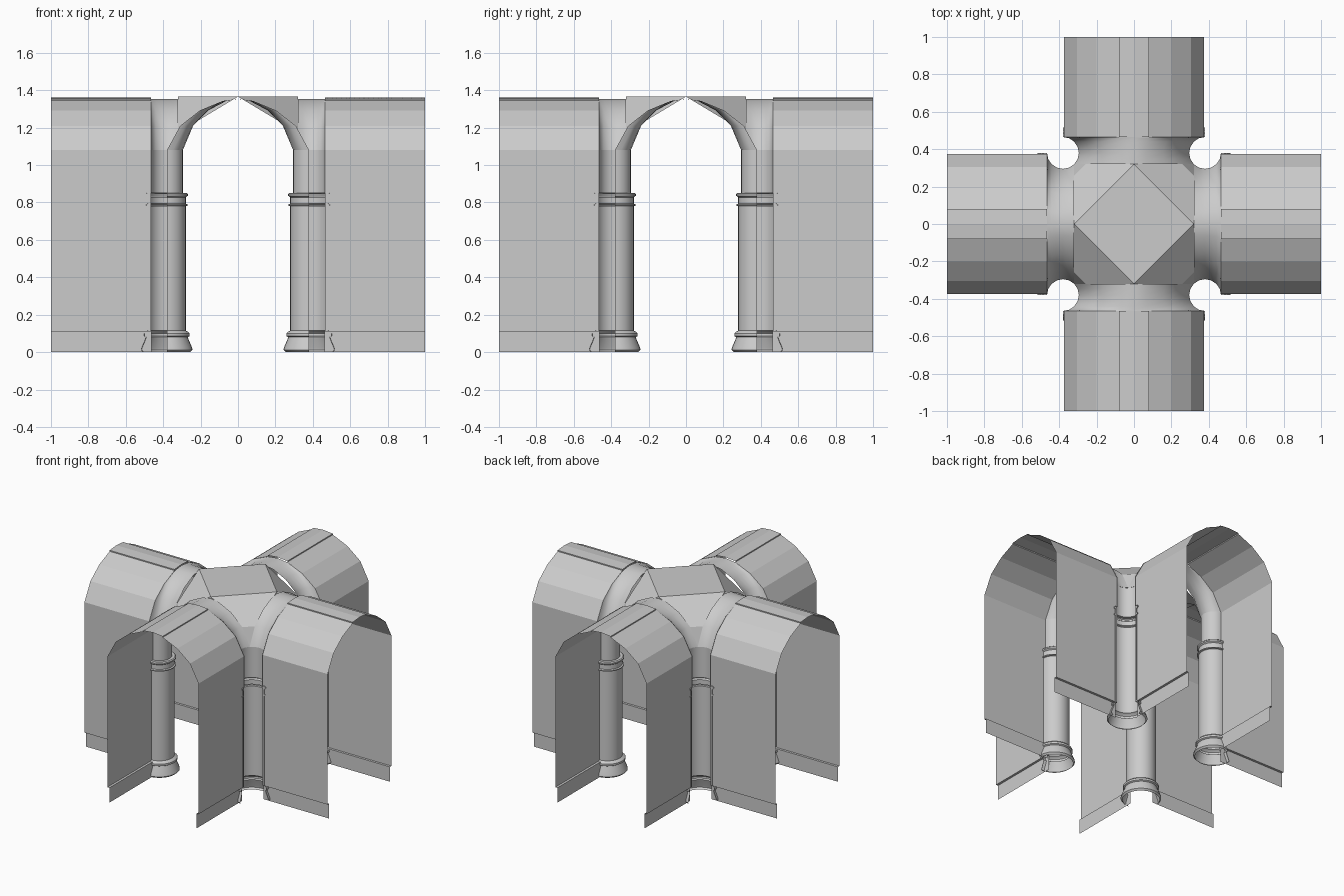
import bpy, bmesh, math
from mathutils import Matrix

if "Cube" in bpy.data.objects:
    bpy.data.objects.remove(bpy.data.objects["Cube"])

C, R = 0.38, 0.085            # pier centre offset, shaft / rib radius
SPRING = 1.08                 # height where the vault starts
ARCH = [(0.375, SPRING), (0.305, 1.21), (0.20, 1.293), (0.08, 1.343), (0.0, 1.354)]


def make(name, grids, faces=(), smooth=None):
    """Mesh from grids of points (rows of equal length) plus loose polygons."""
    bm = bmesh.new()
    for rows in grids:
        vs = [[bm.verts.new(p) for p in row] for row in rows]
        for a, b in zip(vs, vs[1:]):
            for i in range(len(a) - 1):
                bm.faces.new((a[i], a[i + 1], b[i + 1], b[i]))
    for f in faces:
        bm.faces.new([bm.verts.new(p) for p in f])
    bmesh.ops.remove_doubles(bm, verts=bm.verts, dist=0.0005)
    bmesh.ops.dissolve_degenerate(bm, edges=bm.edges, dist=0.0003)
    bmesh.ops.recalc_face_normals(bm, faces=bm.faces)
    me = bpy.data.meshes.new(name)
    bm.to_mesh(me)
    bm.free()
    ob = bpy.data.objects.new(name, me)
    bpy.context.collection.objects.link(ob)
    if smooth:
        bpy.ops.object.select_all(action='DESELECT')
        ob.select_set(True)
        bpy.context.view_layer.objects.active = ob
        bpy.ops.object.shade_smooth_by_angle(angle=math.radians(smooth))
    return ob


def four(ob):
    """Repeat a part around the crossing."""
    for k in range(1, 4):
        c = ob.copy()
        c.matrix_world = Matrix.Rotation(k * math.pi / 2, 4, 'Z')
        bpy.context.collection.objects.link(c)


def lathe(profile, steps=24):
    """Three-quarter turn around the pier axis, open to the outer corner."""
    angs = [math.radians(90 + 270 * i / steps) for i in range(steps + 1)]
    return [[(C + r * math.cos(a), C + r * math.sin(a), z) for a in angs]
            for r, z in profile]


# corridor arms along +y: walls and vault, with a slightly raised ridge strip
half = [(0.375, 0.11)] + ARCH[:3] + [(0.08, 1.345), (0.08, 1.353), (0.0, 1.36)]
section = half + [(-x, z) for x, z in half[-2::-1]]
four(make("corridor_arm", [[[(x, y, z) for x, z in section] for y in (0.465, 1.0)]]))

# skirting boards along both walls of each arm
skirt = [(0.375, 0.11), (0.358, 0.11), (0.358, 0.0)]
four(make("skirting", [[[(s * x, y, z) for x, z in skirt] for y in (0.462, 1.0)]
                       for s in (1, -1)]))

# corner columns: moulded base, shaft, neck ring, capital, upper shaft
column = [(0.125, 0.0), (0.137, 0.012), (0.134, 0.025), (0.115, 0.07), (0.112, 0.08),
          (0.122, 0.086), (0.122, 0.1), (0.112, 0.11), (0.101, 0.115), (0.101, 0.78),
          (0.111, 0.783), (0.111, 0.79), (0.101, 0.794), (0.101, 0.828),
          (0.112, 0.836), (0.112, 0.846), (0.105, 0.852), (R, 0.852), (R, SPRING)]
four(make("corner_column", [lathe(column)], smooth=35))

# ribs: shaft section swept up the arch, narrowing to the apex
turns = [math.radians(22.5 * i) for i in range(7)]
curve = ARCH + [(-x, z) for x, z in ARCH[-2::-1]]
four(make("arch_rib", [[[(X / 0.375 * (C - R * math.sin(t)), C + R * math.cos(t), z)
                         for t in turns] for X, z in curve]], smooth=35))

# crown: flat diamond with a sloped panel and a small web towards each column
D, E, T, L = 0.32, 0.26, 1.366, 1.21
make("crown_diamond", [], [[(D, 0, T), (0, D, T), (-D, 0, T), (0, -D, T)]])
four(make("crown_panel", [], [
    [(0, D, T), (D, 0, T), (D, E, L), (E, D, L)],
    [(E, D, L), (D, E, L), (D, D, SPRING)]]))
